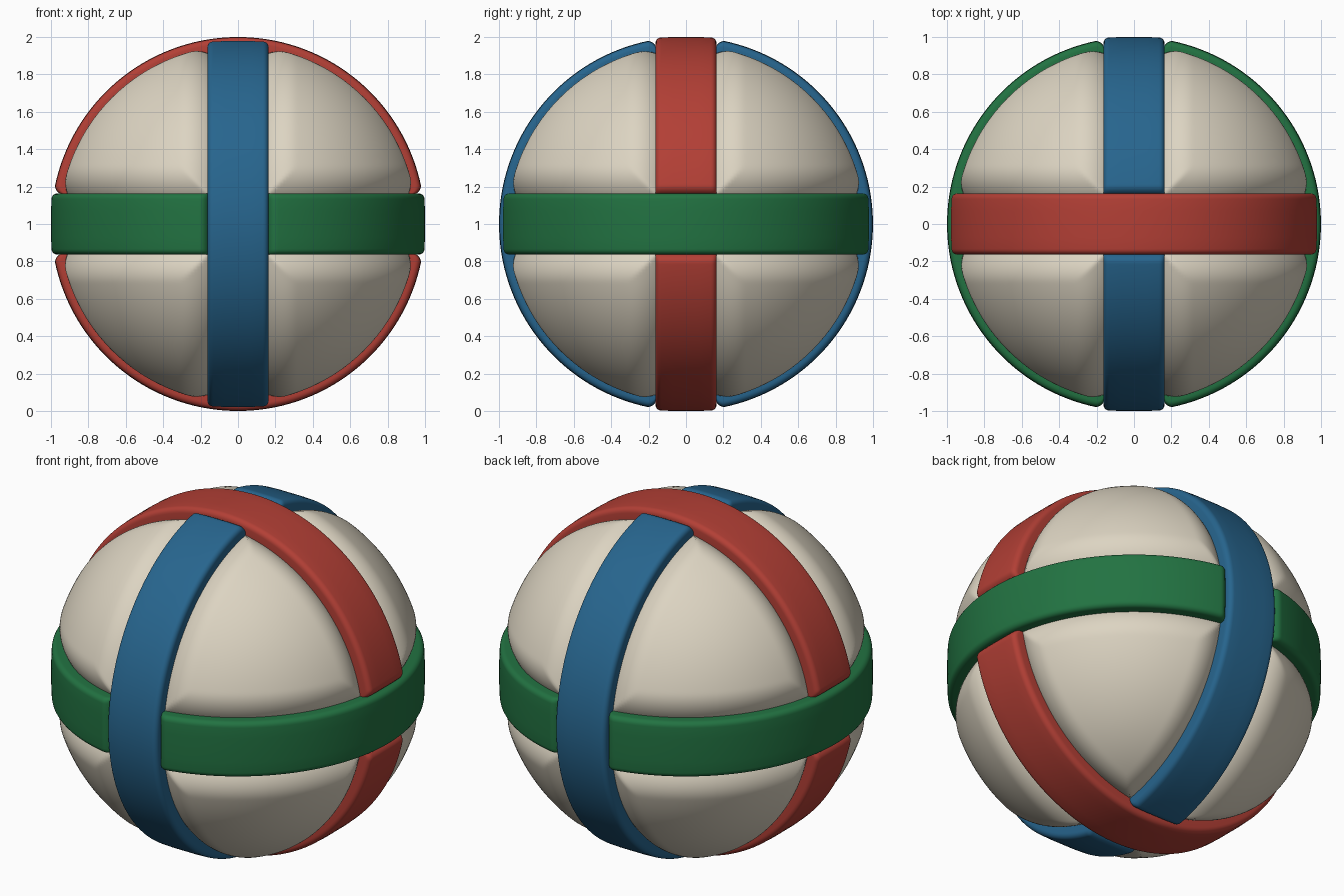
import bpy, bmesh, math
from mathutils import Vector

if "Cube" in bpy.data.objects:
    bpy.data.objects.remove(bpy.data.objects["Cube"])

HALF = 0.163      # half width of a band
CENTRE = Vector((0, 0, 1))


def finish(name, bm, color, angle):
    bmesh.ops.recalc_face_normals(bm, faces=bm.faces)
    mesh = bpy.data.meshes.new(name)
    bm.to_mesh(mesh)
    bm.free()
    obj = bpy.data.objects.new(name, mesh)
    bpy.context.collection.objects.link(obj)
    obj.location = CENTRE
    mat = bpy.data.materials.new(name + "_paint")
    mat.diffuse_color = (*color, 1)
    mat.use_nodes = True
    mat.node_tree.nodes["Principled BSDF"].inputs["Base Color"].default_value = mat.diffuse_color
    mesh.materials.append(mat)
    bpy.ops.object.select_all(action='DESELECT')
    obj.select_set(True)
    bpy.context.view_layer.objects.active = obj
    bpy.ops.object.shade_smooth_by_angle(angle=math.radians(angle))
    return obj


# Padded ball: eight puffy panels sinking softly towards the bands
def padded_ball():
    bm = bmesh.new()
    bmesh.ops.create_cube(bm, size=2)
    bmesh.ops.subdivide_edges(bm, edges=bm.edges[:], cuts=95, use_grid_fill=True)
    for v in bm.verts:
        d = Vector([math.tan(c * math.pi / 4) for c in v.co]).normalized()
        gap = min(abs(c) for c in d) - 0.155
        t = min(max(gap / 0.16, 0), 1)
        v.co = d * (0.997 - 0.07 * (1 - t) ** 2)
    finish("padded_ball", bm, (0.72, 0.66, 0.54), 60)


# Band: rounded strip swept round the ball, with rounded dips where it passes under
def band(name, over, under, normal, color):
    b = 0.03
    half = [(HALF, 0.86), (HALF, 0.93)]
    for i in range(6):
        a = i / 5 * math.pi / 2
        half.append((HALF - b + b * math.cos(a), 0.997 - b + b * math.sin(a)))
    half.append((0.07, 0.9995))
    section = half + [(-w, r) for w, r in reversed(half)]
    bm = bmesh.new()
    rings = []
    n = 720
    for i in range(n):
        a = 2 * math.pi * i / n
        c, s = math.cos(a), math.sin(a)
        t = min(max((abs(c) - HALF + 0.003) / 0.05, 0), 1)
        drop = 0.07 * (1 - math.sqrt(1 - (1 - t) ** 2)) if abs(c) < 0.5 else 0
        ring = []
        for w, r in section:
            co = Vector((0, 0, 0))
            rr = r - drop
            co[over], co[under], co[normal] = rr * c, rr * s, w
            ring.append(bm.verts.new(co))
        rings.append(ring)
    m = len(section)
    for i in range(n):
        p, q = rings[i], rings[(i + 1) % n]
        for j in range(m):
            k = (j + 1) % m
            bm.faces.new((p[j], p[k], q[k], q[j]))
    finish(name, bm, color, 40)


padded_ball()
band("blue_band", 1, 2, 0, (0.02, 0.13, 0.27))
band("red_band", 2, 0, 1, (0.45, 0.05, 0.036))
band("green_band", 0, 1, 2, (0.016, 0.17, 0.054))
